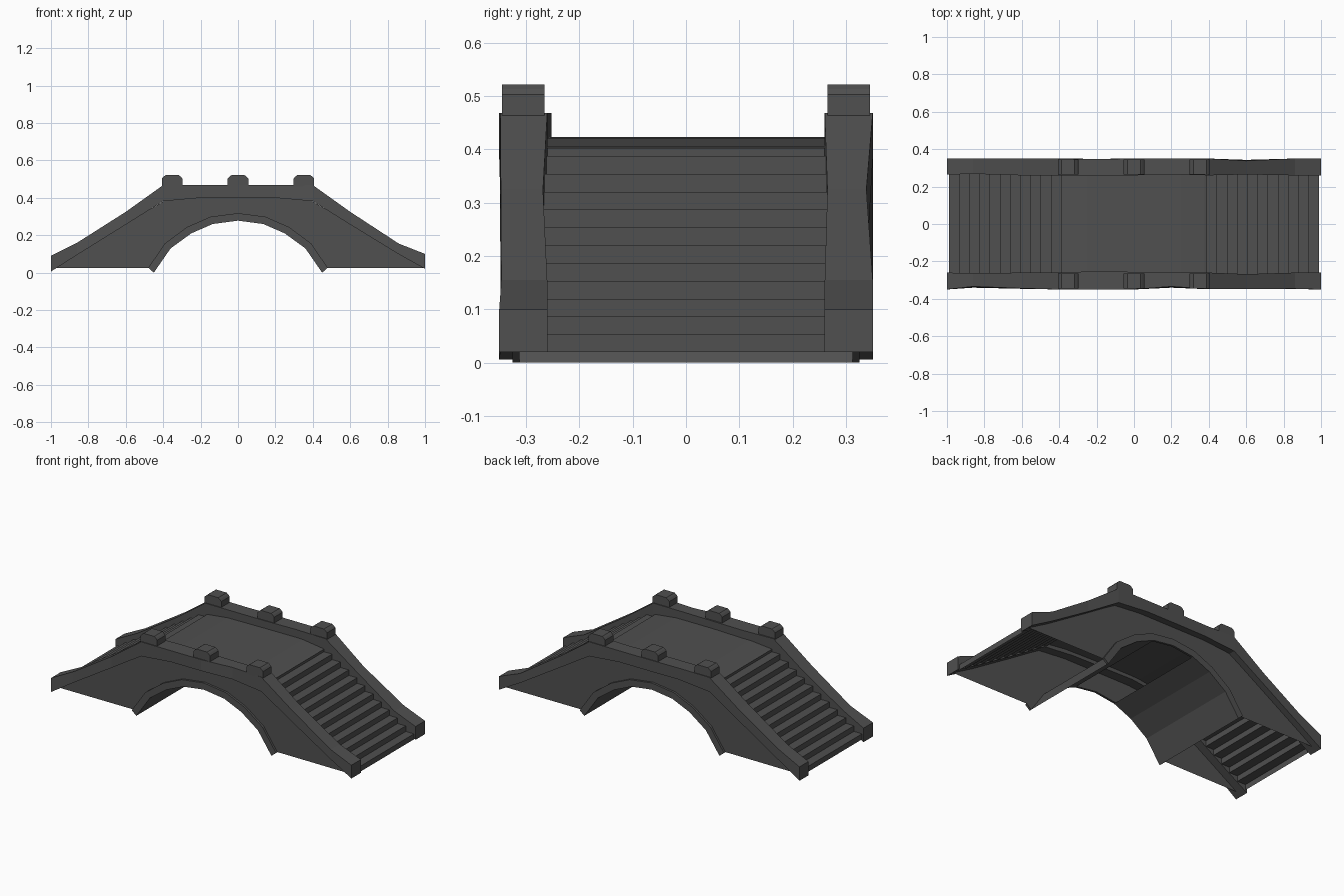
import bpy, bmesh

if "Cube" in bpy.data.objects:
    bpy.data.objects.remove(bpy.data.objects["Cube"])

stone = bpy.data.materials.new("dark grey stone")
stone.diffuse_color = (0.08, 0.08, 0.08, 1)
stone.use_nodes = True
stone.node_tree.nodes["Principled BSDF"].inputs["Base Color"].default_value = stone.diffuse_color


def make(name, bm):
    bmesh.ops.recalc_face_normals(bm, faces=bm.faces)
    me = bpy.data.meshes.new(name)
    bm.to_mesh(me)
    bm.free()
    me.materials.append(stone)
    ob = bpy.data.objects.new(name, me)
    bpy.context.collection.objects.link(ob)
    return ob


def sheet(name, profile, y0, y1):
    """Open x-z profile swept straight across y."""
    bm = bmesh.new()
    rows = [(bm.verts.new((x, y0, z)), bm.verts.new((x, y1, z))) for x, z in profile]
    for a, b in zip(rows, rows[1:]):
        bm.faces.new((a[0], b[0], b[1], a[1]))
    return make(name, bm)


def slab(name, profile, y0, y1=None):
    """Closed x-z outline at y0, extruded to y1 when given."""
    bm = bmesh.new()
    face = bm.faces.new([bm.verts.new((x, y0, z)) for x, z in profile])
    if y1 is not None:
        ext = bmesh.ops.extrude_face_region(bm, geom=[face])
        for v in ext["geom"]:
            if isinstance(v, bmesh.types.BMVert):
                v.co.y = y1
    return make(name, bm)


def mirrored(half):
    """Complete a profile given from the centre to +x."""
    return [(-x, z) for x, z in reversed(half) if x > 0] + half


# Arch: vault on both flanks, open at the crown
flank = [(.135, .26), (.25, .21), (.36, .13), (.45, 0)]
arch = mirrored([(0, .278)] + flank)
rim = mirrored([(0, .318), (.147, .299), (.272, .244), (.39, .157), (.48, .026)])
sheet("right_vault", flank, -.325, .325)
sheet("left_vault", [(-x, z) for x, z in flank], -.325, .325)

# Side walls and the slightly raised arch rim on each
wall_top = mirrored([(0, .398), (.25, .398), (.39, .386), (.995, .025)])
outline = wall_top + rim[::-1]
for s, label in ((-1, "front"), (1, "back")):
    slab(label + "_wall", outline, s * .312)
    slab(label + "_arch_rim", arch + rim[::-1], s * .312, s * .325)

# Walkway: gently arched deck with a flight of steps on both sides
half = [(0, .423), (.25, .42), (.378, .405), (.39, .402)]
STEPS, TREAD, RISE = 11, .0545, .0334
for i in range(STEPS):
    x, z = .39 + i * TREAD, .387 - i * RISE
    half += [(x, z), (x + TREAD, z)]
half.append((.9895, .02))
sheet("deck_and_steps", mirrored(half), -.27, .27)

# Parapets: box section following the slope, with worn edges
# each station: x, bottom z, top z
stations = [(-1, .006, .09), (-.86, .095, .16), (-.6, .257, .325), (-.4, .382, .468),
            (-.2, .4, .468), (0, .4, .468), (.2, .4, .468), (.4, .382, .468),
            (.6, .257, .325), (.86, .098, .155), (1, .02, .1)]
wear_out = {-1: [0, .016, .006, 0, 0, 0, .016, .002, .003, .004, 0],
            1: [0, 0, 0, 0, .003, 0, 0, 0, .012, 0, 0]}
wear_in = {-1: [0, .003, 0, 0, -.008, -.004, 0, 0, .008, 0, 0],
           1: [.004, .008, 0, 0, 0, 0, .006, 0, .005, 0, 0]}
for s, label in ((-1, "front"), (1, "back")):
    bm = bmesh.new()
    rings = []
    for (x, zb, zt), wo, wi in zip(stations, wear_out[s], wear_in[s]):
        yi, yo = .26 + wi, .35 - wo
        rings.append([bm.verts.new((x, s * y, z)) for y, z in
                      ((yi, zb), (.35 - wo * .6, zb), (yo, zt), (yi, zt))])
    for a, b in zip(rings, rings[1:]):
        for k in range(4):
            n = (k + 1) % 4
            bm.faces.new((a[k], a[n], b[n], b[k]))
    bm.faces.new(rings[0])
    bm.faces.new(rings[-1])
    make(label + "_parapet", bm)

    # Chamfered cap stones on the parapet
    for cx, place in ((-.352, "left"), (0, "middle"), (.352, "right")):
        cap = [(cx + dx, z) for dx, z in ((-.055, .46), (.055, .46), (.055, .503),
               (.046, .513), (.035, .521), (-.035, .521), (-.046, .513), (-.055, .503))]
        slab(f"{label}_{place}_cap_stone", cap, s * .265, s * .345)
